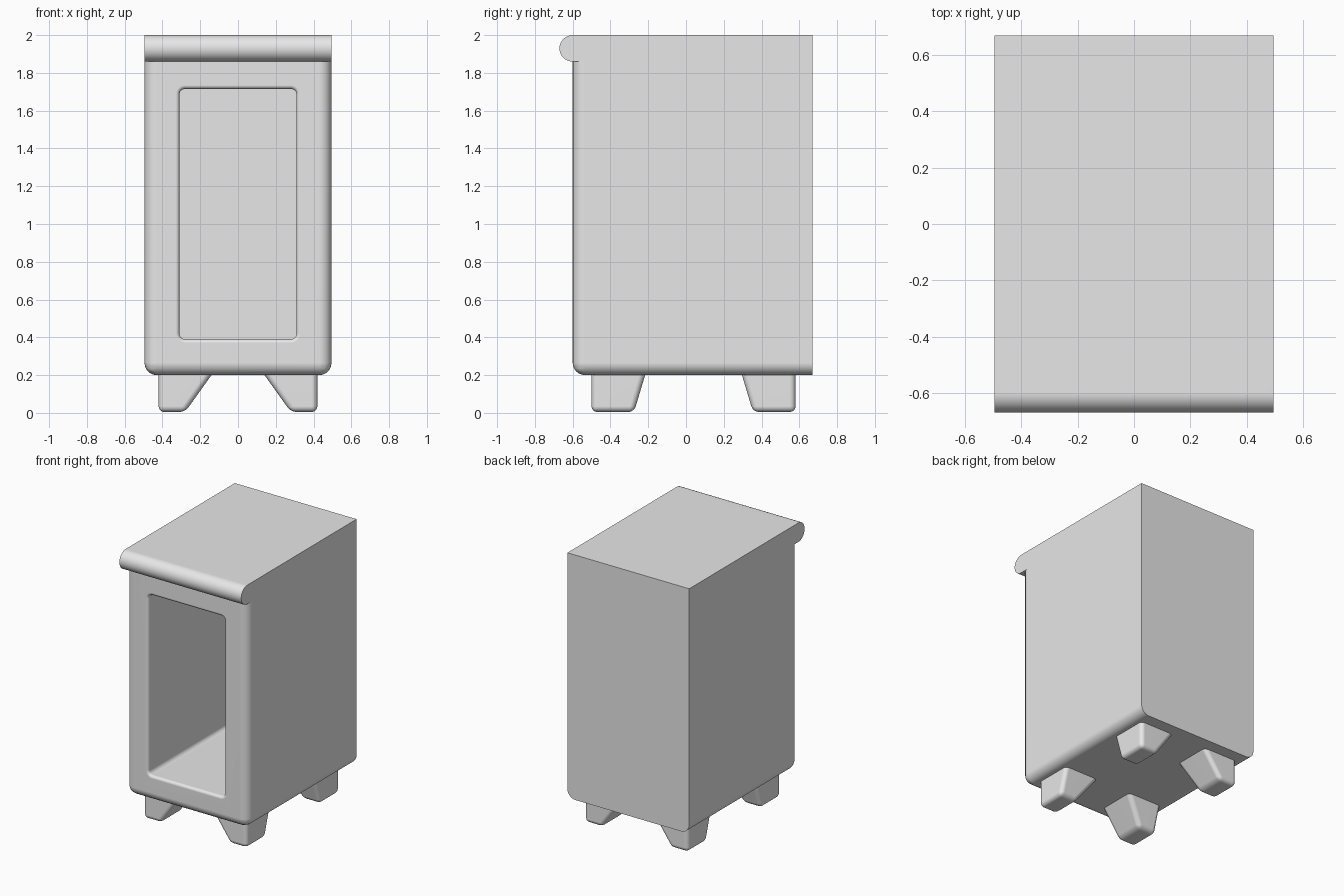
import bpy, bmesh, math
from mathutils import Vector

cube = bpy.data.objects.get("Cube")
if cube:
    bpy.data.objects.remove(cube, do_unlink=True)

grey = bpy.data.materials.new("light_grey")
grey.use_nodes = True
grey.diffuse_color = (0.8, 0.8, 0.8, 1)
grey.node_tree.nodes["Principled BSDF"].inputs["Base Color"].default_value = (0.8, 0.8, 0.8, 1)


def make(name, bm):
    bmesh.ops.recalc_face_normals(bm, faces=bm.faces)
    mesh = bpy.data.meshes.new(name)
    bm.to_mesh(mesh)
    bm.free()
    obj = bpy.data.objects.new(name, mesh)
    bpy.context.collection.objects.link(obj)
    mesh.materials.append(grey)
    return obj


def activate(obj):
    bpy.ops.object.select_all(action='DESELECT')
    obj.select_set(True)
    bpy.context.view_layer.objects.active = obj


def smooth(obj):
    activate(obj)
    bpy.ops.object.shade_smooth_by_angle(angle=math.radians(35))
    mod = obj.modifiers.new("even_shading", 'WEIGHTED_NORMAL')
    mod.keep_sharp = True


def loft(rings):
    """Closed skin through rings of points, capped at both ends."""
    bm = bmesh.new()
    loops = [[bm.verts.new(p) for p in ring] for ring in rings]
    for a, b in zip(loops, loops[1:]):
        for i in range(len(a)):
            j = (i + 1) % len(a)
            bm.faces.new((a[i], a[j], b[j], b[i]))
    bm.faces.new(loops[0])
    bm.faces.new(loops[-1])
    return bm


def bevel(bm, edges, width):
    bmesh.ops.bevel(bm, geom=edges, offset=width, offset_type='OFFSET',
                    segments=6, profile=0.5, affect='EDGES')


W, FRONT, BACK, BOTTOM, TOP = 0.495, -0.6, 0.67, 0.2, 2.0


def rect(x0, x1, y0, y1, z):
    return [(x0, y0, z), (x1, y0, z), (x1, y1, z), (x0, y1, z)]


# Cabinet body: round front uprights and bottom edges, sharp top and back
bm = loft([rect(-W, W, FRONT, BACK, BOTTOM), rect(-W, W, FRONT, BACK, TOP)])


def is_round(edge):
    a, b = (v.co for v in edge.verts)
    mid = (a + b) / 2
    at_front, at_bottom = mid.y < FRONT + 0.01, mid.z < BOTTOM + 0.01
    at_side = abs(mid.x) > W - 0.01
    return (at_front and at_side) or (at_bottom and (at_front or at_side))


bevel(bm, [e for e in bm.edges if is_round(e)], 0.065)
body = make("cabinet_body", bm)


# Deep rounded opening with a softened lip
def rounded_ring(y, grow):
    half, low, high, r = 0.31 + grow, 0.39 - grow, 1.715 + grow, 0.03 + grow
    centres = [(half - r, high - r), (r - half, high - r),
               (r - half, low + r), (half - r, low + r)]
    pts = []
    for k, (cx, cz) in enumerate(centres):
        for i in range(7):
            a = math.radians(90 * k + 15 * i)
            pts.append((cx + r * math.cos(a), y, cz + r * math.sin(a)))
    return pts


LIP = 0.02
rings = [rounded_ring(0.56, 0)]
for i in range(7):
    a = math.radians(15 * i)
    rings.append(rounded_ring(FRONT + LIP * (1 - math.sin(a)), LIP * (1 - math.cos(a))))
rings.append(rounded_ring(FRONT - 0.1, LIP))
cutter = make("opening_cutter", loft(rings))
cutter.hide_render = True
cut = body.modifiers.new("opening", 'BOOLEAN')
cut.operation, cut.solver, cut.object = 'DIFFERENCE', 'EXACT', cutter
activate(body)
bpy.ops.object.modifier_apply(modifier=cut.name)
bpy.data.objects.remove(cutter, do_unlink=True)
smooth(body)

# Half-round roll along the top front edge
R = 0.07
profile = [(FRONT + R, TOP)]
for i in range(17):
    a = math.pi / 2 + math.pi * i / 16
    profile.append((FRONT + R * math.cos(a), TOP - R + R * math.sin(a)))
profile.append((FRONT + R, TOP - 2 * R))
smooth(make("top_front_roll", loft([[(x, y, z) for y, z in profile] for x in (-W, W)])))


# Four feet: upright outer sides, sloping inner sides, rounded below
def foot(name, side, y_out, direction):
    def ring(z, inner_x, depth):
        return rect(side * 0.42, side * inner_x, y_out, y_out + direction * depth, z)

    bm = loft([ring(0.005, 0.28, 0.225), ring(BOTTOM + 0.005, 0.137, 0.285)])
    edges = [e for e in bm.edges if min(v.co.z for v in e.verts) < 0.1]
    bevel(bm, edges, 0.03)
    smooth(make(name, bm))


for label, side in (("left", 1), ("right", -1)):
    foot("front_" + label + "_foot", side, -0.5, 1)
    foot("back_" + label + "_foot", side, 0.58, -1)
